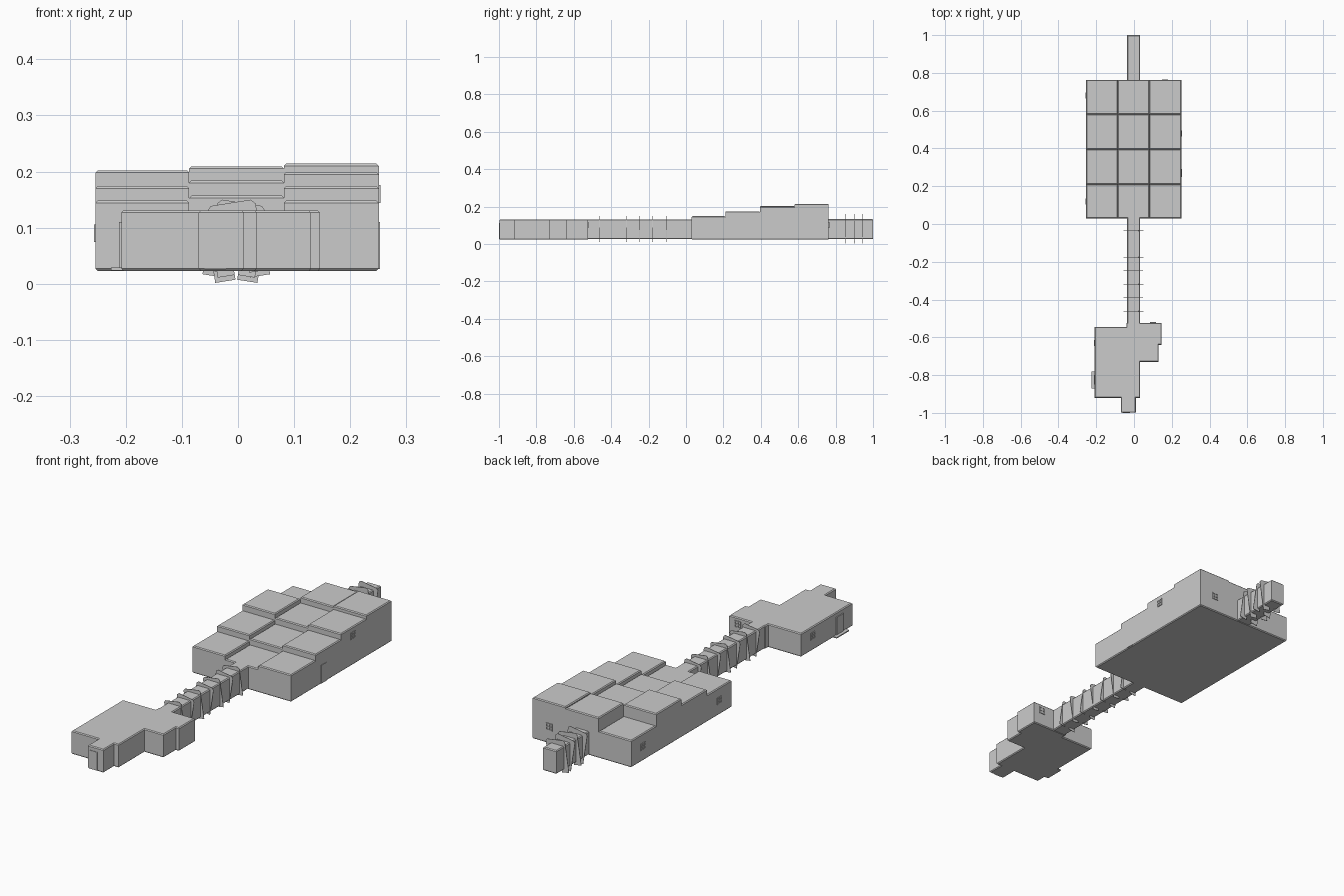
import bpy, bmesh, math
from mathutils import Matrix, Vector

if "Cube" in bpy.data.objects:
    bpy.data.objects.remove(bpy.data.objects["Cube"])

grey = bpy.data.materials.new("stone_grey")
grey.diffuse_color = (0.6, 0.6, 0.6, 1)
grey.use_nodes = True
grey.node_tree.nodes["Principled BSDF"].inputs["Base Color"].default_value = grey.diffuse_color


def finish(name, bm):
    bmesh.ops.recalc_face_normals(bm, faces=bm.faces)
    me = bpy.data.meshes.new(name)
    bm.to_mesh(me)
    bm.free()
    me.materials.append(grey)
    ob = bpy.data.objects.new(name, me)
    bpy.context.collection.objects.link(ob)
    return ob


def prism(name, outline, z0, z1, trim=0.004, trim_bottom=False):
    """Extrude an outline upward and chamfer its rim."""
    bm = bmesh.new()
    face = bm.faces.new([bm.verts.new((x, y, z0)) for x, y in outline])
    ext = bmesh.ops.extrude_face_region(bm, geom=[face], use_keep_orig=True)
    for v in ext["geom"]:
        if isinstance(v, bmesh.types.BMVert):
            v.co.z = z1
    bmesh.ops.recalc_face_normals(bm, faces=bm.faces)
    levels = [z1] + ([z0] if trim_bottom else [])
    rim = [e for e in bm.edges
           if any(all(abs(v.co.z - z) < 1e-5 for v in e.verts) for z in levels)]
    if trim:
        bmesh.ops.bevel(bm, geom=rim, offset=trim, segments=1, affect='EDGES')
    return finish(name, bm)


def rect(x0, x1, y0, y1):
    return [(x0, y0), (x1, y0), (x1, y1), (x0, y1)]


def box(bm, centre, size):
    bmesh.ops.create_cube(bm, size=1, matrix=Matrix.Translation(centre)
                          @ Matrix.Diagonal((*size, 1)))


def window(name, pos, turn):
    """Four-pane window frame facing -y before it is turned about z."""
    bm = bmesh.new()
    w, t, d = 0.032, 0.004, 0.006
    for k in (-1, 0, 1):
        off = k * (w - t) / 2
        box(bm, (off, 0, 0), (t, d, w))
        box(bm, (0, 0, off), (w, d, t))
    ob = finish(name, bm)
    ob.location = pos
    ob.rotation_euler.z = math.radians(turn)


def fin(name, y, tilt, grow):
    """Thin notched collar plate around the neck or tail."""
    w, h, n = 0.045 * grow, 0.066 * grow, 0.013
    profile = [(-w, -h), (-n, -h), (-n, -0.05), (n, -0.05), (n, -h), (w, -h),
               (w, h - 0.008), (w - 0.008, h), (-w + 0.008, h), (-w, h - 0.008)]
    bm = bmesh.new()
    face = bm.faces.new([bm.verts.new((x, -0.001, z)) for x, z in profile])
    ext = bmesh.ops.extrude_face_region(bm, geom=[face], use_keep_orig=True)
    bmesh.ops.translate(bm, vec=Vector((0, 0.002, 0)),
                        verts=[v for v in ext["geom"] if isinstance(v, bmesh.types.BMVert)])
    ob = finish(name, bm)
    ob.location = (-0.003, y, 0.081)
    ob.rotation_euler.y = math.radians(tilt)


# Stepped body: three columns by four rows of roof blocks on one base
xs = [-0.254, -0.087, 0.082, 0.251]
ys = [0.03, 0.21, 0.395, 0.58, 0.763]
heights = [[0.148, 0.174, 0.202, 0.148],
           [0.131, 0.157, 0.184, 0.209],
           [0.148, 0.174, 0.199, 0.214]]
prism("body_base", rect(xs[0], xs[3], ys[0], ys[4]), 0.023, 0.08, 0.004, True)
for i, column in enumerate(heights):
    for j, top in enumerate(column):
        prism(f"roof_block_{i}_{j}", rect(xs[i], xs[i + 1], ys[j], ys[j + 1]), 0.06, top)

# Neck and tail
prism("neck", rect(-0.037, 0.032, -0.56, 0.05), 0.025, 0.131, 0.004, True)
prism("tail", rect(-0.037, 0.032, 0.74, 1.0), 0.025, 0.133, 0.004, True)
for k in range(7):
    fin(f"neck_fin_{k}", -0.035 - 0.071 * k, 9 if k % 2 else -9, 0.97)
for k in range(4):
    fin(f"tail_fin_{k}", 0.81 + 0.045 * k, 9 if k % 2 else -9, 1.1)

# Head with stepped side and snout
prism("head", [(-0.07, -0.998), (0.01, -0.998), (0.01, -0.92), (0.033, -0.92),
               (0.033, -0.73), (0.13, -0.73), (0.13, -0.64), (0.146, -0.64),
               (0.146, -0.523), (-0.04, -0.523), (-0.04, -0.545),
               (-0.208, -0.545), (-0.208, -0.92), (-0.07, -0.92)],
      0.023, 0.131, 0.004, True)

# Doors and step
prism("snout_door", rect(-0.06, -0.021, -1.0, -0.995), 0.026, 0.111, 0)
prism("body_side_door", rect(0.248, 0.2535, 0.25, 0.29), 0.026, 0.11, 0)
prism("head_side_door", rect(-0.212, -0.205, -0.85, -0.80), 0.028, 0.11, 0)
prism("head_door_step", rect(-0.226, -0.205, -0.87, -0.78), 0.024, 0.029, 0)

# Windows
window("body_right_window", (0.251, 0.48, 0.16), 90)
window("body_left_window_back", (-0.254, 0.68, 0.09), 90)
window("body_left_window_front", (-0.254, 0.12, 0.09), 90)
window("body_back_window", (0.165, 0.763, 0.10), 0)
window("head_left_window", (-0.208, -0.63, 0.09), 90)
window("head_back_window", (0.10, -0.523, 0.10), 0)
